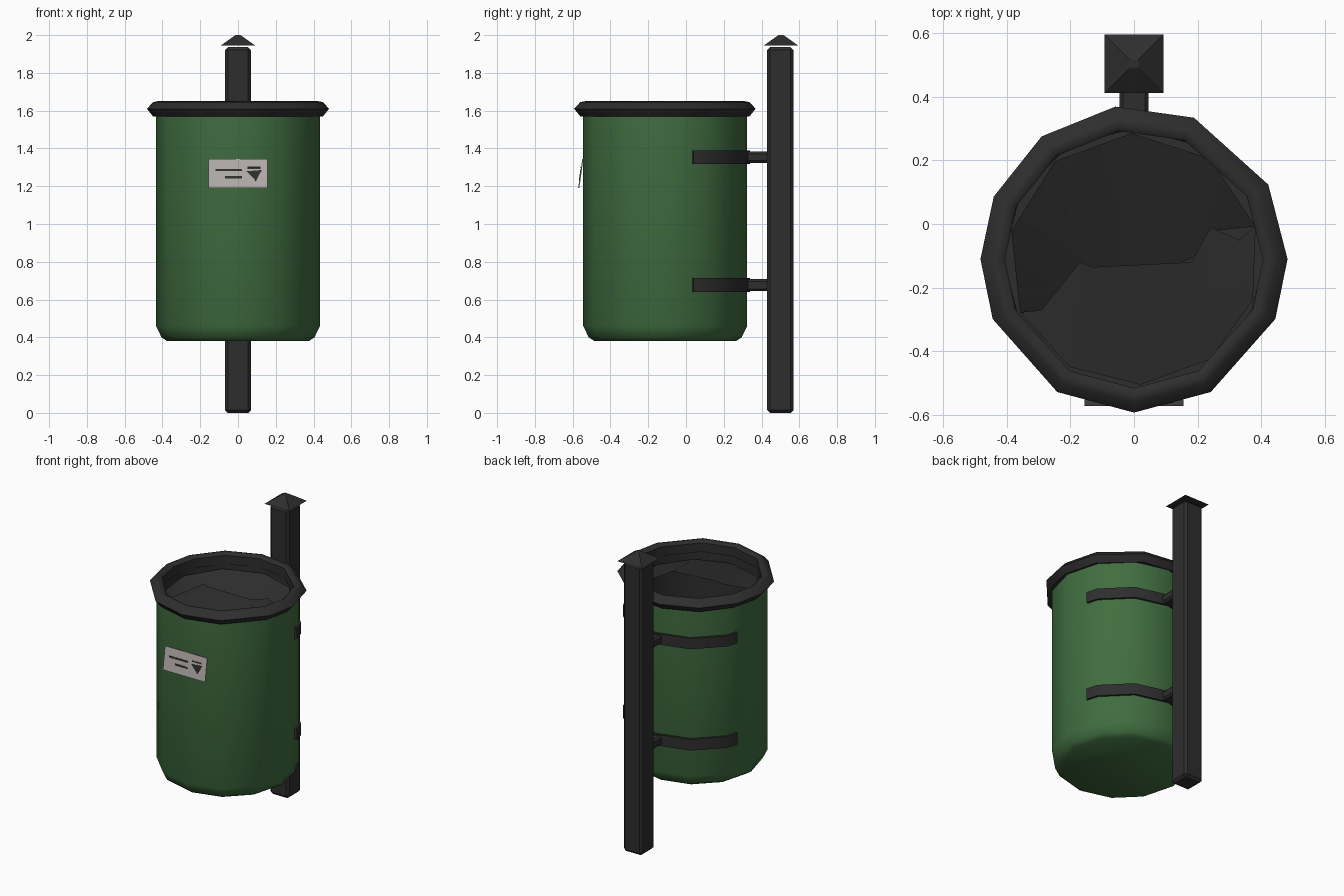
import bpy, bmesh, math
from mathutils import Matrix

if "Cube" in bpy.data.objects:
    bpy.data.objects.remove(bpy.data.objects["Cube"])

CY = -0.11          # bin axis in y
R = 0.434           # bin radius


def mat(name, c):
    m = bpy.data.materials.new(name)
    m.diffuse_color = (*c, 1)
    m.use_nodes = True
    m.node_tree.nodes["Principled BSDF"].inputs["Base Color"].default_value = m.diffuse_color
    return m


GREEN = mat("bin green", (0.052, 0.155, 0.052))
DARK = mat("dark metal", (0.027, 0.027, 0.028))
PALE = mat("label grey", (0.47, 0.43, 0.42))


def make(name, verts, faces, m, smooth=None, bevel=0, fix=True):
    me = bpy.data.meshes.new(name)
    me.from_pydata(verts, [], faces)
    bm = bmesh.new()
    bm.from_mesh(me)
    if fix:
        bmesh.ops.recalc_face_normals(bm, faces=bm.faces)
    if bevel:
        bmesh.ops.bevel(bm, geom=bm.edges[:], offset=bevel, segments=1, affect='EDGES')
    bm.to_mesh(me)
    bm.free()
    me.materials.append(m)
    o = bpy.data.objects.new(name, me)
    bpy.context.collection.objects.link(o)
    if smooth:
        bpy.ops.object.select_all(action='DESELECT')
        o.select_set(True)
        bpy.context.view_layer.objects.active = o
        bpy.ops.object.shade_smooth_by_angle(angle=math.radians(smooth))
    return o


def lathe(name, profile, angles, m, smooth, closed=False, caps=()):
    n, k = len(angles), len(profile)
    v = [(r * math.cos(math.radians(a)), CY + r * math.sin(math.radians(a)), z)
         for r, z in profile for a in angles]
    f = [(i * n + j, i * n + (j + 1) % n, (i + 1) % k * n + (j + 1) % n, (i + 1) % k * n + j)
         for i in range(k if closed else k - 1) for j in range(n)]
    f += [tuple(c * n + j for j in range(n)) for c in caps]
    return make(name, v, f, m, smooth)


def box(name, x, y, z, m, bevel=0):
    v = [(a, b, c) for c in z for b in y for a in x]
    f = [(0, 2, 3, 1), (4, 5, 7, 6), (0, 1, 5, 4), (2, 6, 7, 3), (0, 4, 6, 2), (1, 3, 7, 5)]
    return make(name, v, f, m, bevel=bevel)


# bin shell, dark inside, and uneven twelve-sided rim
ring = [30 * i for i in range(12)]
rim_angles = [0, 29, 67, 97, 127, 156, 180, 203, 240, 270, 300, 337]
body = lathe("bin_body",
             [(0.375, 0.38), (0.405, 0.40), (R, 0.46), (R, 1.61), (0.415, 1.61), (0.41, 0.45)],
             ring, GREEN, 35, caps=(0, 5))
body.data.materials.append(DARK)
for p in body.data.polygons:
    c = p.center
    if math.hypot(c.x, c.y - CY) < 0.41 and c.z > 0.44 and \
            p.normal.dot((c.x, c.y - CY, 0)) < 0.05:
        p.material_index = 1
lathe("rim", [(0.45, 1.57), (0.482, 1.61), (0.45, 1.645), (0.425, 1.65), (0.405, 1.635), (0.405, 1.575)],
      rim_angles, DARK, 50, closed=True)


# crumpled liner inside the opening: a front and a back sheet
def sheet(name, a0, a1, zs, inner):
    n = len(inner)
    outer = []
    for i in range(n):
        a = math.radians(a0 + (a1 - a0) * i / (n - 1))
        outer.append((0.395 * math.cos(a), CY + 0.395 * math.sin(a), zs))
    f = [(i, i + 1, n + i + 1, n + i) for i in range(n - 1)]
    make(name, outer + inner, f, DARK, 60)


sheet("liner_front", 205, 375, 1.53,
      [(-0.29, -0.27, 1.53), (-0.17, -0.12, 1.59), (-0.13, -0.135, 1.59),
       (0.18, -0.12, 1.58), (0.24, -0.01, 1.56), (0.33, -0.05, 1.53)])
sheet("liner_back", 15, 205, 1.55,
      [(0.26, -0.02, 1.45), (0.20, -0.10, 1.40), (0.05, -0.16, 1.38),
       (-0.10, -0.16, 1.38), (-0.18, -0.15, 1.40), (-0.30, -0.29, 1.45)])

# post and pyramid cap
box("post", (-0.07, 0.07), (0.43, 0.57), (0, 1.936), DARK, 0.016)
cap = [(x * s, 0.503 + y * s, z) for s, z in ((0.092, 1.944), (0.018, 1.997), (0.012, 2.0))
       for x, y in ((-1, -1), (1, -1), (1, 1), (-1, 1))]
cf = [(3, 2, 1, 0), (8, 9, 10, 11)]
cf += [(k + j, k + (j + 1) % 4, k + 4 + (j + 1) % 4, k + 4 + j) for k in (0, 4) for j in range(4)]
make("post_cap", cap, cf, DARK)

# two straps following the bin facets, each with an arm to the post
for label, z0, z1 in (("upper", 1.318, 1.39), ("lower", 0.64, 0.715)):
    v = []
    for a in (20, 30, 60, 90, 120, 150, 160):
        r = R * math.cos(math.radians(15)) / math.cos(math.radians(a % 30 - 15))
        for d, z in ((-0.004, z0), (0.014, z0), (0.014, z1), (-0.004, z1)):
            t = math.radians(a)
            v.append(((r + d) * math.cos(t), CY + (r + d) * math.sin(t), z))
    f = [(4 * i + j, 4 * i + (j + 1) % 4, 4 * i + 4 + (j + 1) % 4, 4 * i + 4 + j)
         for i in range(6) for j in range(4)] + [(0, 1, 2, 3), (24, 25, 26, 27)]
    make(label + "_strap", v, f, DARK, 35)
    box(label + "_arm", (-0.046, 0.046), (0.315, 0.445), (z0 + 0.005, z1 - 0.007), DARK, 0.012)

# tilted label plate with plain marks
tilt = Matrix.Translation((0, -0.557, 1.267)) @ Matrix.Rotation(math.radians(-8), 4, 'X')


def plate(name, pts, y0, y1, m):
    n = len(pts)
    v = [(x, y, z) for y in (y0, y1) for x, z in pts]
    f = [tuple(range(n)), tuple(range(n, 2 * n))]
    f += [(j, (j + 1) % n, n + (j + 1) % n, n + j) for j in range(n)]
    make(name, v, f, m).matrix_world = tilt


def rect(x0, x1, z0, z1):
    return [(x0, z0), (x1, z0), (x1, z1), (x0, z1)]


plate("label", rect(-0.156, 0.156, -0.077, 0.077), -0.003, 0.003, PALE)
marks = [rect(-0.12, 0.02, 0.012, 0.024), rect(-0.07, 0.02, -0.027, -0.015),
         rect(0.05, 0.12, 0.028, 0.036), [(0.045, 0.012), (0.095, -0.04), (0.125, 0.018)]]
for i, p in enumerate(marks):
    plate("label_mark_%d" % (i + 1), p, -0.005, -0.002, DARK)
